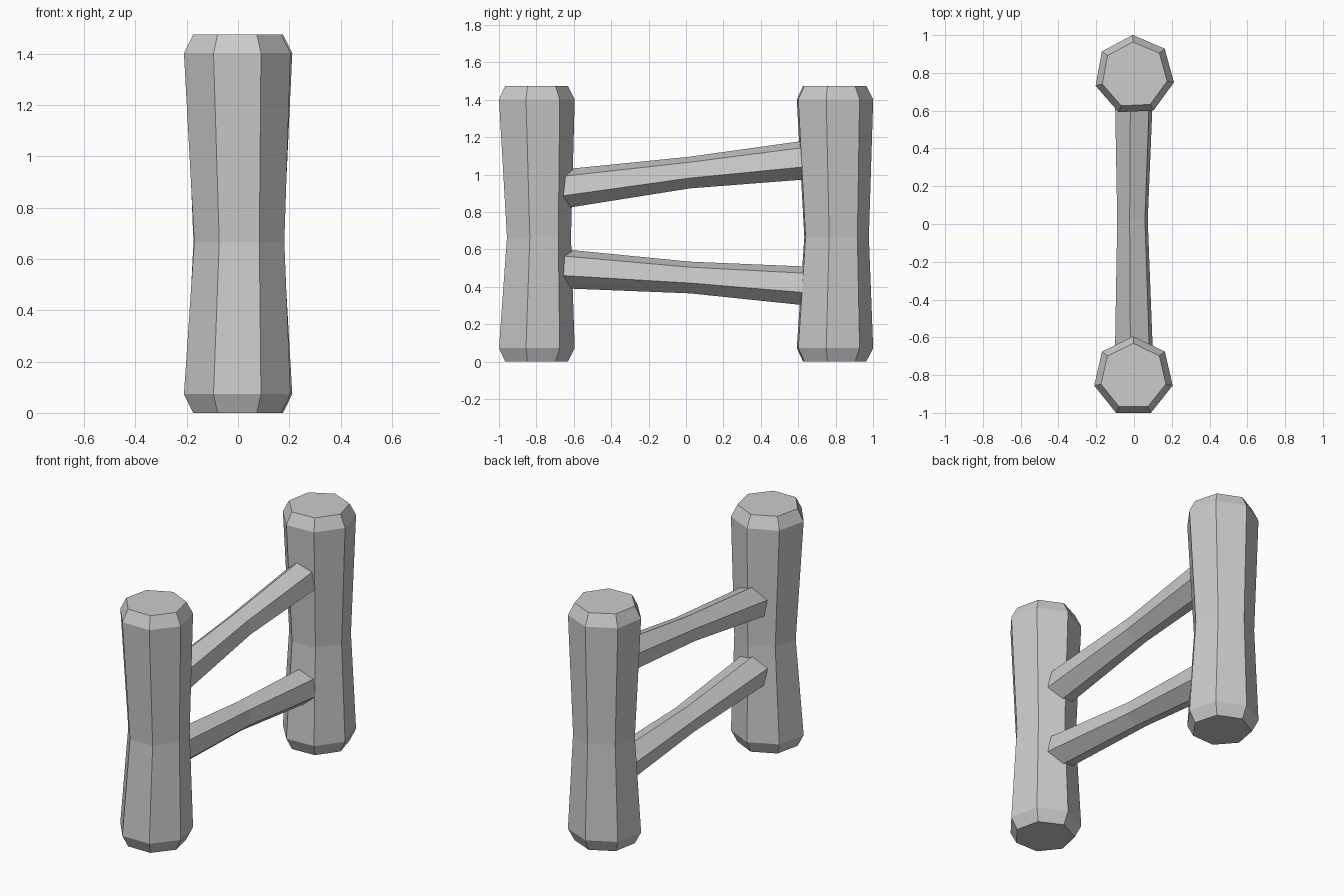
import bpy, bmesh
from math import sin, cos, radians, tau
from mathutils import Vector

if "Cube" in bpy.data.objects:
    bpy.data.objects.remove(bpy.data.objects["Cube"])


def loft(name, rings, sides, start_deg, u, v):
    """Skin a closed solid through polygon rings given as (centre, radius)."""
    u, v = Vector(u), Vector(v)
    bm = bmesh.new()
    loops = []
    for centre, r in rings:
        angles = [radians(start_deg) + tau * i / sides for i in range(sides)]
        loops.append([bm.verts.new(Vector(centre) + r * (cos(a) * u + sin(a) * v))
                      for a in angles])
    for a, b in zip(loops, loops[1:]):
        for i in range(sides):
            j = (i + 1) % sides
            bm.faces.new((a[i], a[j], b[j], b[i]))
    bm.faces.new(loops[0][::-1])
    bm.faces.new(loops[-1])
    bmesh.ops.recalc_face_normals(bm, faces=bm.faces)
    mesh = bpy.data.meshes.new(name)
    bm.to_mesh(mesh)
    bm.free()
    obj = bpy.data.objects.new(name, mesh)
    bpy.context.collection.objects.link(obj)
    return obj


def post(name, end, mid, turn):
    """Seven-sided post with chamfered ends and a narrower waist."""
    profile = [(0, 0.176, end), (0.073, 0.213, end), (0.665, 0.18, mid),
               (1.402, 0.213, end), (1.475, 0.176, end)]
    rings = [((x, y, z), r) for z, r, (x, y) in profile]
    return loft(name, rings, 7, 90 + turn, (1, 0, 0), (0, 1, 0))


def rail(name, z_front, z_mid, z_back):
    """Six-sided rail, thinner in the middle, sunk into both posts."""
    rings = [((0, -0.72, z_front), 0.108), ((-0.008, 0.02, z_mid), 0.086),
             ((0, 0.72, z_back), 0.108)]
    return loft(name, rings, 6, 40, (1, 0, 0), (0, 0, 1))


# Posts
post("front_post", (-0.003, -0.808), (0.005, -0.795), 0)
post("back_post", (0.002, 0.788), (0, 0.798), 2.5)

# Rails
rail("upper_rail", 0.915, 1.011, 1.087)
rail("lower_rail", 0.501, 0.45, 0.399)
